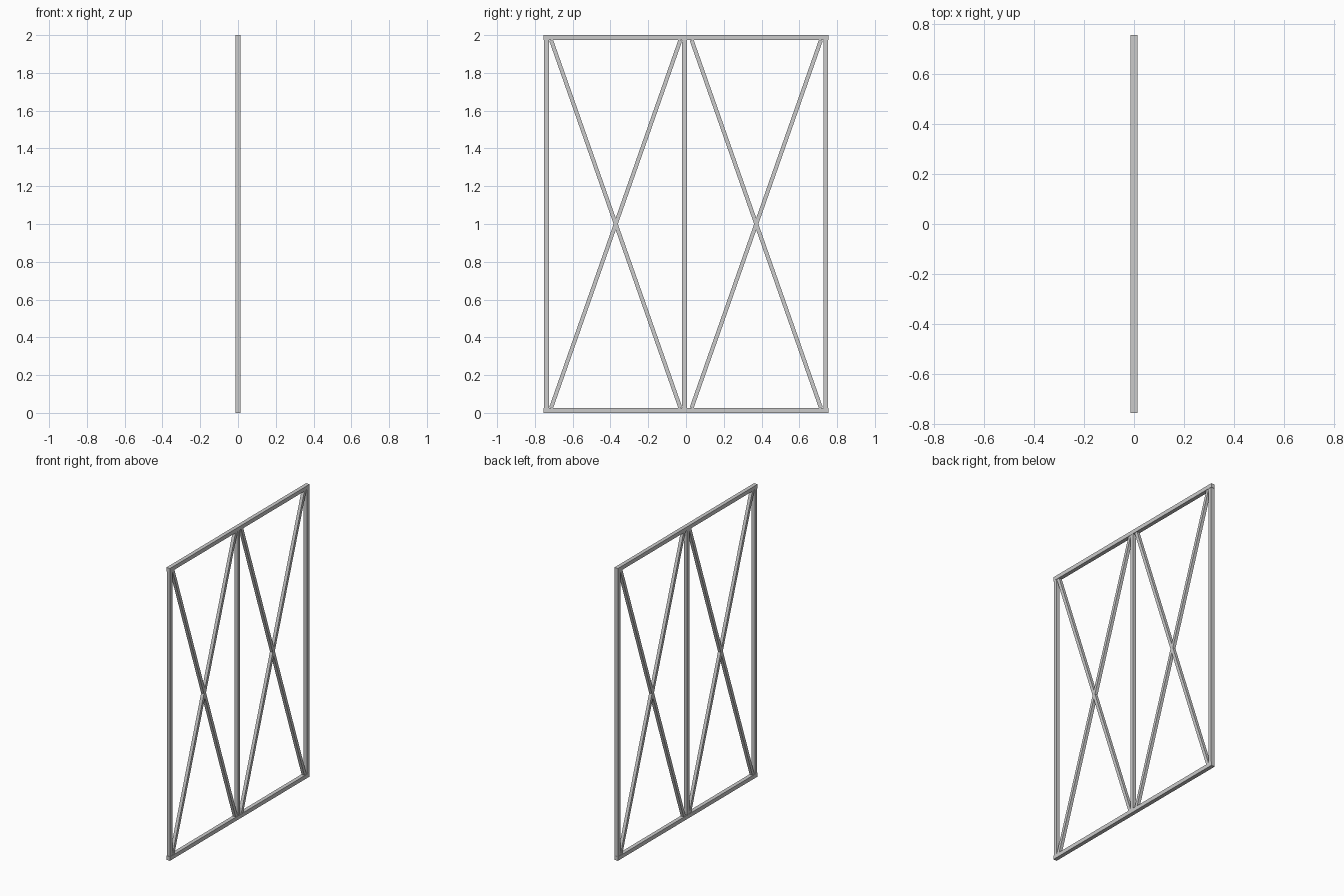
import bpy, math

if "Cube" in bpy.data.objects:
    bpy.data.objects.remove(bpy.data.objects["Cube"])

T = 0.027   # rail thickness
P = 0.025   # post thickness
D = 0.021   # brace thickness


def bar(name, a, b, width, depth):
    """Square bar in the YZ plane running from a to b."""
    dy, dz = b[0] - a[0], b[1] - a[1]
    bpy.ops.mesh.primitive_cube_add(
        size=1, location=(0, (a[0] + b[0]) / 2, (a[1] + b[1]) / 2),
        rotation=(math.atan2(-dy, dz), 0, 0))
    o = bpy.context.object
    o.name = name
    o.scale = (depth, width, math.hypot(dy, dz))
    bpy.ops.object.transform_apply(location=False, rotation=False, scale=True)
    return o


# horizontal rails
for name, z in (("bottom_rail", T / 2), ("top_rail", 2 - T / 2)):
    bar(name, (-0.755, z), (0.755, z), T, T)

# uprights
for name, y in (("left_post", -0.738), ("centre_post", -0.008), ("right_post", 0.74)):
    bar(name, (y, T), (y, 2 - T), P, P)

# crossed braces in each bay
for side, y0, y1 in (("left", -0.714, -0.03), ("right", 0.03, 0.714)):
    bar(side + "_rising_brace", (y0, T), (y1, 2 - T), D, D)
    bar(side + "_falling_brace", (y0, 2 - T), (y1, T), D, D)
